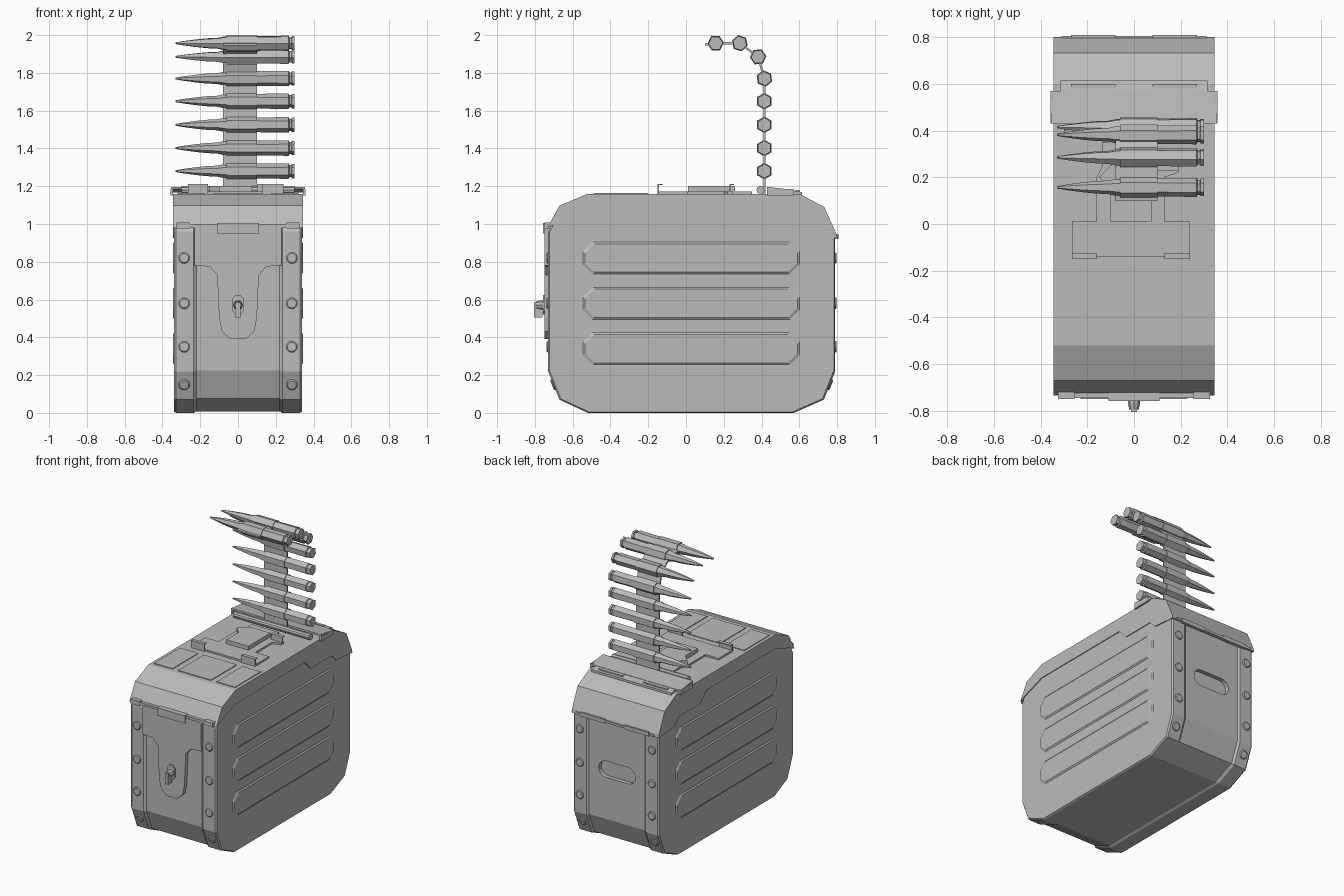
import bpy, bmesh, math
from mathutils import Vector

if "Cube" in bpy.data.objects:
    bpy.data.objects.remove(bpy.data.objects["Cube"])

grey = bpy.data.materials.new("plain_grey")
grey.use_nodes = True
grey.diffuse_color = (0.5, 0.5, 0.5, 1)
grey.node_tree.nodes["Principled BSDF"].inputs["Base Color"].default_value = (0.5, 0.5, 0.5, 1)


def loft(name, rings):
    """Skin a list of equal-length rings and cap both ends."""
    bm = bmesh.new()
    loops = [[bm.verts.new(p) for p in ring] for ring in rings]
    n = len(loops[0])
    for a, b in zip(loops, loops[1:]):
        for i in range(n):
            j = (i + 1) % n
            bm.faces.new((a[i], a[j], b[j], b[i]))
    bm.faces.new(loops[0])
    bm.faces.new(loops[-1])
    bmesh.ops.recalc_face_normals(bm, faces=bm.faces)
    mesh = bpy.data.meshes.new(name)
    bm.to_mesh(mesh)
    bm.free()
    mesh.materials.append(grey)
    ob = bpy.data.objects.new(name, mesh)
    bpy.context.collection.objects.link(ob)
    return ob


def lift(axis, t, p):
    a, b = p
    return {"x": (t, a, b), "y": (a, t, b), "z": (a, b, t)}[axis]


def prism(name, axis, pts, lo, hi):
    return loft(name, [[lift(axis, t, p) for p in pts] for t in (lo, hi)])


def box(name, x, y, z):
    return prism(name, "z", [(x[0], y[0]), (x[1], y[0]), (x[1], y[1]), (x[0], y[1])], *z)


def chamfered(a0, a1, b0, b1, c):
    return [(a0 + c, b0), (a1 - c, b0), (a1, b0 + c), (a1, b1 - c),
            (a1 - c, b1), (a0 + c, b1), (a0, b1 - c), (a0, b0 + c)]


def stadium(w, z, r, n=8):
    return [(s * (w - r) + r * math.cos(t), z + r * math.sin(t))
            for s, start in ((1, -math.pi / 2), (-1, math.pi / 2))
            for t in [start + math.pi * i / n for i in range(n + 1)]]


def disc(name, centre, normal, r, depth, sides=12):
    n = Vector(normal).normalized()
    u = Vector((1, 0, 0))
    v = n.cross(u)
    c = Vector(centre)
    ring = lambda rad, h: [c + n * h + rad * (u * math.cos(t) + v * math.sin(t))
                           for t in [2 * math.pi * i / sides for i in range(sides)]]
    return loft(name, [ring(r, -0.01), ring(r, depth * 0.4), ring(r * 0.8, depth)])


# Case body: raised side flanges with a sunken band round the middle
outline = [(-0.73, 0.22), (-0.67, 0.07), (-0.52, 0), (0.57, 0), (0.73, 0.07), (0.79, 0.22),
           (0.79, 0.93), (0.725, 1.08), (0.59, 1.15), (-0.52, 1.15), (-0.66, 1.09), (-0.73, 0.96)]
half = [(0.338, 0.99), (0.328, 1), (0.235, 1), (0.22, 0.986)]
stations = [(-x, s) for x, s in half] + half[::-1]
body = loft("case_body", [[(x, 0.03 + (y - 0.03) * s, 0.58 + (z - 0.58) * s) for y, z in outline]
                          for x, s in stations])

# Grip pocket cut into the back
cutter = prism("pocket_cutter", "y", stadium(0.145, 0.58, 0.058), 0.75, 0.85)
cutter.hide_render = True
cut = body.modifiers.new("pocket", "BOOLEAN")
cut.operation = "DIFFERENCE"
cut.solver = "EXACT"
cut.object = cutter
bpy.context.view_layer.objects.active = body
bpy.ops.object.modifier_apply(modifier=cut.name)
bpy.data.objects.remove(cutter)

# Lid with a stepped lower edge
lid = [(-0.735, 0.98), (-0.66, 1.01), (-0.52, 1.06), (0.26, 1.06), (0.33, 0.99), (0.57, 0.99),
       (0.62, 0.94), (0.8, 0.925), (0.795, 0.95), (0.732, 1.09), (0.6, 1.16), (-0.52, 1.16),
       (-0.67, 1.097)]
prism("lid", "x", lid, -0.344, 0.344)
box("lid_rear_lip", (-0.31, 0.31), (0.78, 0.805), (0.925, 0.94))

# Pressed ribs on both sides
for side in (-1, 1):
    for k in range(3):
        z = 0.255 + 0.24 * k
        rings = [[(side * x, y, h) for y, h in chamfered(-0.545 + i, 0.6 - i, z + i, z + 0.17 - i, 0.05)]
                 for x, i in ((0.33, 0), (0.338, 0), (0.345, 0.01))]
        loft("side_rib", rings)

# Rivets on front and back flanges
for side in (-1, 1):
    for z in (0.35, 0.58, 0.82):
        disc("front_rivet", (side * 0.285, -0.73, z), (0, -1, 0), 0.03, 0.008)
        disc("back_rivet", (side * 0.285, 0.79, z), (0, 1, 0), 0.03, 0.008)
    disc("front_rivet", (side * 0.285, -0.702, 0.15), (0, -1, -0.4), 0.03, 0.008)
    disc("back_rivet", (side * 0.285, 0.762, 0.15), (0, 1, -0.4), 0.03, 0.008)

# Front latch plate, its hinge and turn knob
left = [(-0.23, 0.985), (-0.23, 0.78), (-0.15, 0.775), (-0.11, 0.73), (-0.1, 0.5),
        (-0.085, 0.43), (-0.04, 0.39)]
prism("latch_plate", "y", left + [(-x, z) for x, z in left[::-1]], -0.748, -0.71)
box("latch_hinge", (-0.315, 0.315), (-0.745, -0.7), (0.98, 1.0))
box("hinge_tab", (-0.11, 0.11), (-0.757, -0.72), (0.95, 1.005))
for side in (-1, 1):
    box("hinge_end", (side * 0.29 - 0.035, side * 0.29 + 0.035), (-0.75, -0.7), (0.975, 1.007))
prism("knob_base", "y", chamfered(-0.028, 0.028, 0.52, 0.625, 0.018), -0.757, -0.74)
disc("knob", (0, -0.755, 0.57), (0, -1, 0), 0.025, 0.04, 8)
box("knob_lever", (-0.012, 0.012), (-0.805, -0.76), (0.505, 0.585))

# Shallow panels on the lid top
for x0, x1 in ((-0.32, -0.175), (-0.13, 0.13), (0.175, 0.32)):
    box("lid_panel", (x0, x1), (-0.49, -0.2), (1.155, 1.165))

# Feed bracket on the lid with folded tabs
bracket = [(-0.265, -0.14), (0.24, -0.14), (0.24, 0.01), (0.13, 0.01), (0.13, 0.2), (0.19, 0.22),
           (0.19, 0.25), (0.08, 0.25), (0.08, 0.35), (-0.135, 0.35), (-0.135, 0.25),
           (-0.16, 0.2), (-0.16, 0.01), (-0.265, 0.01)]
prism("feed_bracket", "z", bracket, 1.155, 1.172)
for x0, x1, y in ((-0.265, -0.16, -0.15), (0.13, 0.24, -0.15), (0.1, 0.19, 0.23)):
    box("bracket_tab", (x0, x1), (y, y + 0.008), (1.155, 1.213))
    box("bracket_fold", (x0, x1), (y, y + 0.025), (1.206, 1.213))
prism("feed_block", "z", [(-0.1, 0.01), (0.075, 0.01), (0.075, 0.26), (-0.09, 0.26), (-0.15, 0.2),
                          (-0.1, 0.15)], 1.155, 1.2)

# Feed flap sloping over the lid, with curled ends and hinge
prism("feed_flap", "x", [(0.43, 1.185), (0.43, 1.197), (0.57, 1.18), (0.57, 1.168)], -0.355, 0.355)
prism("flap_rear", "x", [(0.55, 1.155), (0.55, 1.182), (0.615, 1.168), (0.615, 1.15)], -0.315, 0.315)
disc_ring = [(0.395 + 0.022 * math.cos(t), 1.18 + 0.022 * math.sin(t))
             for t in [math.pi * i / 5 for i in range(10)]]
prism("feed_rod", "x", disc_ring, -0.3, 0.3)
for side in (-1, 1):
    ends = sorted((side * 0.345, side * 0.358))
    box("flap_curl", ends, (0.43, 0.57), (1.15, 1.185))
    span = sorted((side * 0.08, side * 0.27))
    box("flap_slot", span, (0.58, 0.6), (1.16, 1.18))
    box("lip_tab", span, (0.785, 0.808), (0.92, 0.948))

# Linked rounds rising from the case and curling forward
centres = [(0.415, 1.28), (0.415, 1.402), (0.415, 1.525), (0.415, 1.65), (0.415, 1.77),
           (0.382, 1.885), (0.285, 1.957), (0.157, 1.957)]
shape = [(0.3, 0.038), (0.285, 0.038), (0.283, 0.032), (0.272, 0.032), (0.268, 0.041),
         (-0.075, 0.037), (-0.11, 0.029), (-0.16, 0.027), (-0.22, 0.021), (-0.28, 0.013),
         (-0.33, 0.005)]


def hex_ring(x, r, c, turn):
    return [(x, c[0] + r * math.cos(turn + math.pi * i / 3), c[1] + r * math.sin(turn + math.pi * i / 3))
            for i in range(6)]


path = [Vector(p) for p in [(0.415, 1.16)] + centres + [(0.1, 1.95)]]
tangents = [(path[min(i + 1, len(path) - 1)] - path[max(i - 1, 0)]).normalized()
            for i in range(len(path))]
for c, t in zip(centres, tangents[1:]):
    turn = math.atan2(t.y, t.x)
    loft("round", [hex_ring(x, r, c, turn) for x, r in shape])
    loft("link_sleeve", [hex_ring(x, 0.044, c, turn) for x in (-0.06, 0.1)])

# Link strip joining the rounds
offset = lambda d: [p + d * Vector((-t.y, t.x)) for p, t in zip(path, tangents)]
prism("link_strip", "x", [tuple(p) for p in offset(0.006) + offset(-0.006)[::-1]], -0.08, 0.1)
